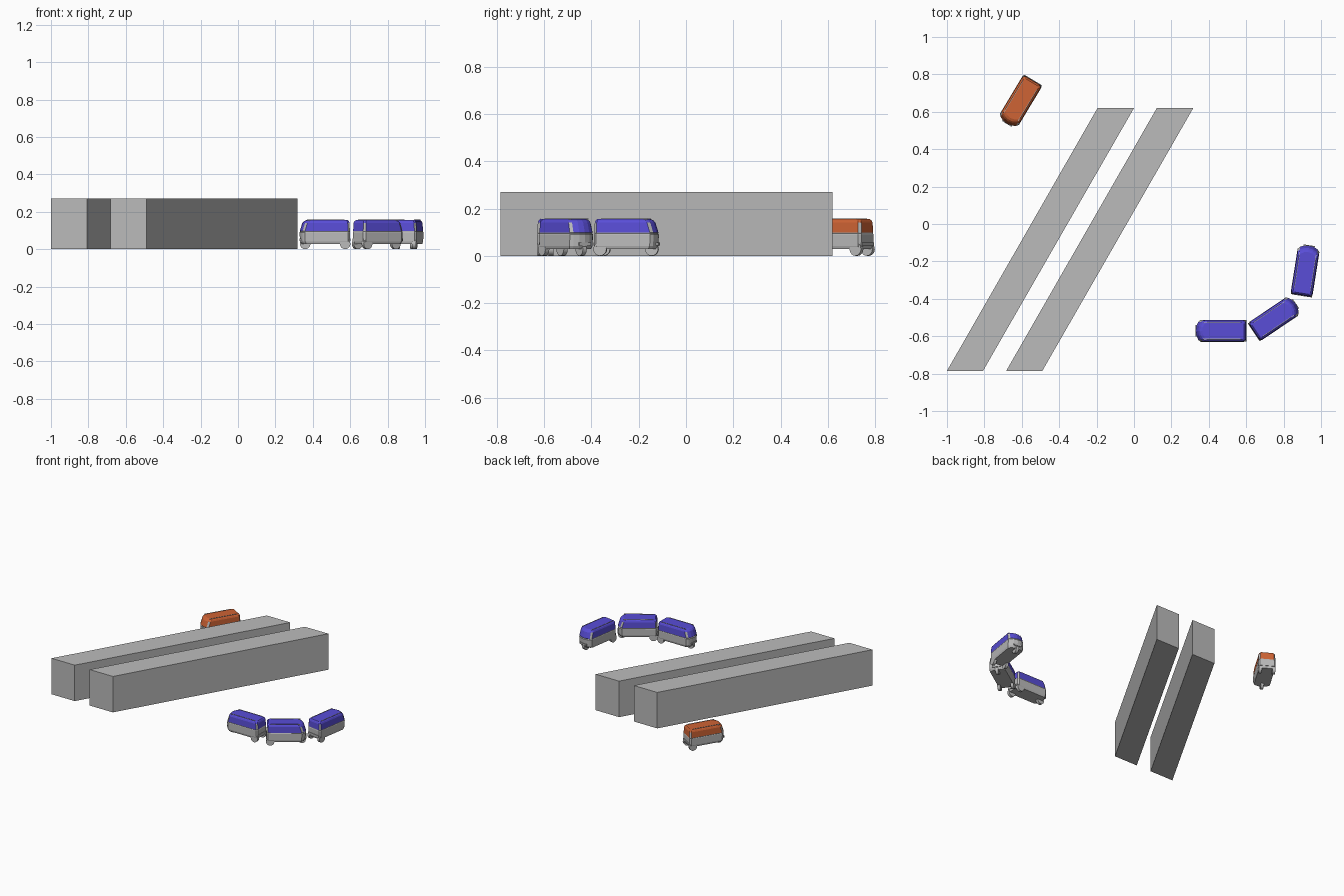
import bpy, bmesh, math
from mathutils import Matrix

if "Cube" in bpy.data.objects:
    bpy.data.objects.remove(bpy.data.objects["Cube"])


def material(name, rgb):
    m = bpy.data.materials.new(name)
    m.diffuse_color = (*rgb, 1)
    m.use_nodes = True
    m.node_tree.nodes["Principled BSDF"].inputs["Base Color"].default_value = m.diffuse_color
    return m


GREY = material("light grey", (0.5, 0.5, 0.5))
BLUE = material("blue paint", (0.1, 0.075, 0.68))
ORANGE = material("orange paint", (0.62, 0.125, 0.035))


def finish(bm, name, mats):
    bmesh.ops.recalc_face_normals(bm, faces=bm.faces)
    me = bpy.data.meshes.new(name)
    bm.to_mesh(me)
    bm.free()
    for m in mats:
        me.materials.append(m)
    ob = bpy.data.objects.new(name, me)
    bpy.context.collection.objects.link(ob)
    return ob


def block(name, x):
    # slanted long wall, parallelogram in plan
    bm = bmesh.new()
    pts = [(x, -0.785), (x + 0.193, -0.785), (x + 1.0, 0.62), (x + 0.805, 0.62)]
    f = bm.faces.new([bm.verts.new((px, py, 0)) for px, py in pts])
    top = bmesh.ops.extrude_face_region(bm, geom=[f])["geom"]
    bmesh.ops.translate(bm, vec=(0, 0, 0.27),
                        verts=[v for v in top if isinstance(v, bmesh.types.BMVert)])
    finish(bm, name, [GREY])


# plan outline of a car, front towards +x; one half, mirrored below
HALF = [(0.136, 0), (0.132, 0.026), (0.121, 0.049), (0.108, 0.059),
        (-0.124, 0.059), (-0.134, 0.049)]
OUTLINE = HALF + [(x, -y) for x, y in reversed(HALF[1:])]
# height, inset factor, front slant
LAYERS = [(0.028, 0.92, 0.006), (0.042, 0.99, 0.002), (0.09, 1.0, 0.0),
          (0.095, 0.97, 0.002), (0.098, 0.985, 0.001), (0.14, 0.95, 0.012),
          (0.15, 0.88, 0.017), (0.155, 0.78, 0.024)]


def car(name, paint, x, y, degrees):
    place = Matrix.Translation((x, y, 0)) @ Matrix.Rotation(math.radians(degrees), 4, 'Z')

    # body shell: stacked outlines, painted above the belt line
    bm = bmesh.new()
    rings = []
    for z, s, slant in LAYERS:
        sx = 1 - (1 - s) * 0.4
        rings.append([bm.verts.new((px * sx - (slant if px > 0.1 else 0), py * s, z))
                      for px, py in OUTLINE])
    n = len(OUTLINE)
    for k, (a, b) in enumerate(zip(rings, rings[1:])):
        for i in range(n):
            j = (i + 1) % n
            f = bm.faces.new((a[i], a[j], b[j], b[i]))
            corner = abs(abs(OUTLINE[i][1]) - abs(OUTLINE[j][1])) < 0.0101 and \
                abs(OUTLINE[i][0] - OUTLINE[j][0]) > 0.001 and \
                abs(OUTLINE[i][0] - OUTLINE[j][0]) < 0.05
            f.material_index = 1 if k >= 4 and not (corner and k == 4) else 0
    bm.faces.new(rings[0])
    bm.faces.new(rings[-1]).material_index = 1
    body = finish(bm, name + "_body", [GREY, paint])
    body.matrix_world = place

    # roof rails and bumpers
    bm = bmesh.new()
    bars = [((-0.005, s * 0.044, 0.1555), (0.2, 0.003, 0.004)) for s in (1, -1)]
    bars += [((-0.134, 0, 0.05), (0.006, 0.1, 0.012)), ((0.133, 0, 0.05), (0.008, 0.06, 0.012))]
    for c, size in bars:
        bmesh.ops.create_cube(bm, size=1, matrix=Matrix.Translation(c) @ Matrix.Diagonal((*size, 1)))
    trim = finish(bm, name + "_trim", [GREY])
    trim.matrix_world = place

    # one front wheel, two rear wheels
    bm = bmesh.new()
    for wx, wy in ((0.106, 0), (-0.108, 0.047), (-0.108, -0.047)):
        bmesh.ops.create_cone(bm, cap_ends=True, segments=20, radius1=0.028, radius2=0.028,
                              depth=0.02, matrix=Matrix.Translation((wx, wy, 0.028))
                              @ Matrix.Rotation(math.pi / 2, 4, 'X'))
    wheels = finish(bm, name + "_wheels", [GREY])
    wheels.matrix_world = place
    bpy.ops.object.select_all(action='DESELECT')
    wheels.select_set(True)
    bpy.context.view_layer.objects.active = wheels
    bpy.ops.object.shade_smooth_by_angle()


block("left_wall", -1.0)
block("right_wall", -0.683)

car("blue_car_west", BLUE, 0.465, -0.571, 180)
car("blue_car_middle", BLUE, 0.753, -0.503, 34)
car("blue_car_east", BLUE, 0.916, -0.249, 81)
car("orange_car", ORANGE, -0.610, 0.653, 239)
